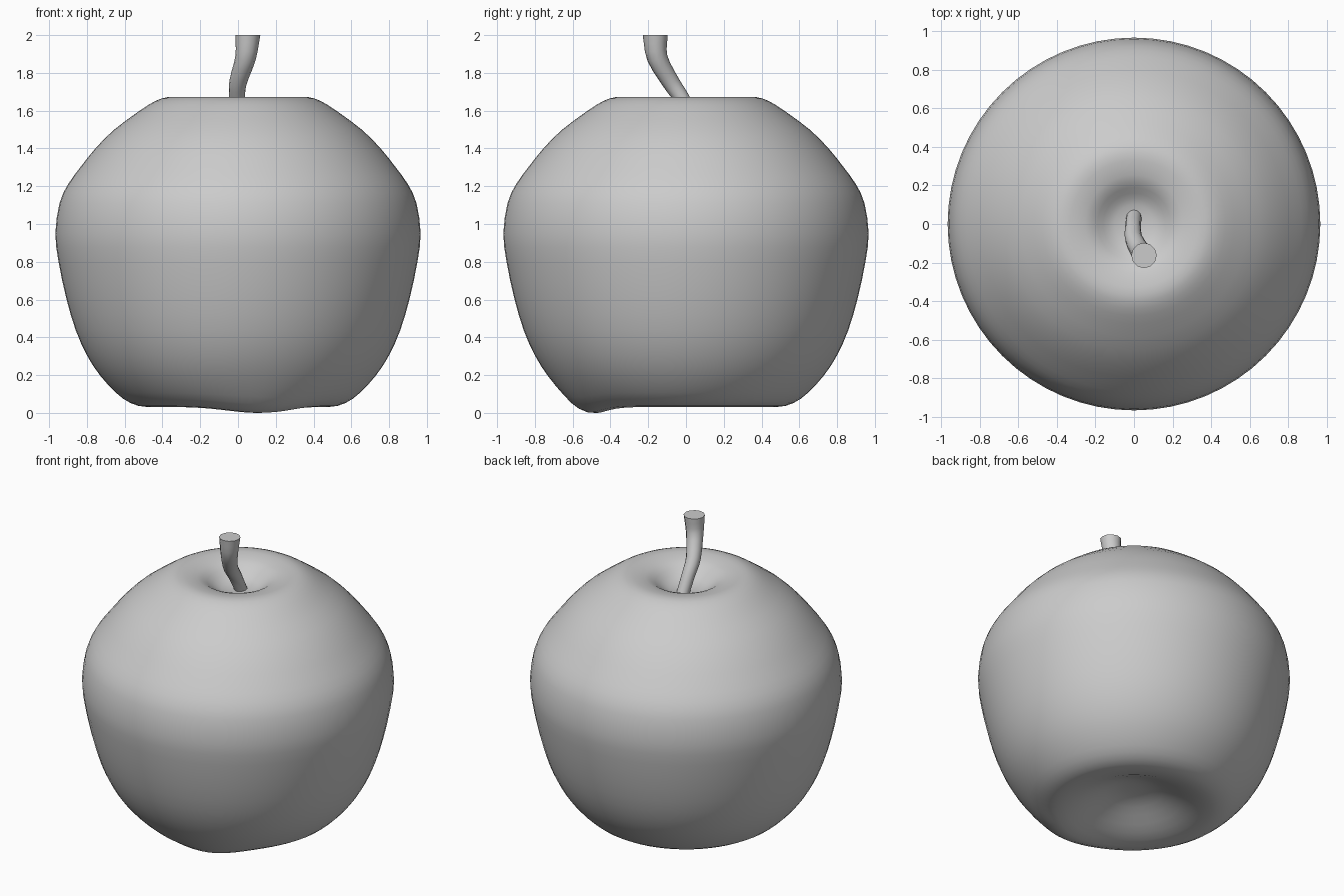
import bpy, bmesh, math
from mathutils import Vector

if "Cube" in bpy.data.objects:
    bpy.data.objects.remove(bpy.data.objects["Cube"])


def make_object(name, bm):
    bmesh.ops.recalc_face_normals(bm, faces=bm.faces[:])
    mesh = bpy.data.meshes.new(name)
    bm.to_mesh(mesh)
    bm.free()
    obj = bpy.data.objects.new(name, mesh)
    bpy.context.collection.objects.link(obj)
    bpy.ops.object.select_all(action='DESELECT')
    obj.select_set(True)
    bpy.context.view_layer.objects.active = obj
    return obj


def catmull(a, b, c, d, t):
    return 0.5 * (2 * b + (c - a) * t + (2 * a - 5 * b + 4 * c - d) * t ** 2
                  + (3 * b - a - 3 * c + d) * t ** 3)


def smooth_path(points, steps):
    p = [Vector(q) for q in points]
    p = [2 * p[0] - p[1]] + p + [2 * p[-1] - p[-2]]
    out = [catmull(*p[i:i + 4], s / steps) for i in range(len(p) - 3) for s in range(steps)]
    return out + [p[-2]]


def loft(bm, rings):
    for a, b in zip(rings, rings[1:]):
        n = len(a)
        for i in range(n):
            j = (i + 1) % n
            bm.faces.new((a[i], a[j], b[j], b[i]))


# Fruit body: revolved (radius, height) profile with dimpled top and hollow base
profile = [(0.0, 0.17), (0.12, 0.16), (0.24, 0.115), (0.36, 0.062), (0.48, 0.037),
           (0.57, 0.058), (0.645, 0.11), (0.73, 0.20), (0.80, 0.305), (0.86, 0.44),
           (0.91, 0.61), (0.95, 0.80), (0.967, 0.95), (0.945, 1.11), (0.90, 1.21),
           (0.835, 1.30), (0.755, 1.40), (0.655, 1.50), (0.52, 1.60), (0.44, 1.65),
           (0.37, 1.672), (0.29, 1.664), (0.22, 1.643), (0.16, 1.60),
           (0.10, 1.568), (0.0, 1.555)]
bm = bmesh.new()
path = smooth_path([(r, 0, z) for r, z in profile], 2)
SEGMENTS = 64
rings = [[bm.verts.new((p.x * math.cos(2 * math.pi * i / SEGMENTS),
                        p.x * math.sin(2 * math.pi * i / SEGMENTS), p.z))
          for i in range(SEGMENTS)] for p in path]
loft(bm, rings)
bmesh.ops.remove_doubles(bm, verts=bm.verts[:], dist=0.0005)

# One lobe of the base hangs lower than the rest
for v in bm.verts:
    d2 = ((v.co.x - 0.14) / 0.26) ** 2 + ((v.co.y + 0.53) / 0.16) ** 2
    fade = max(0.0, 1 - v.co.z / 0.5)
    v.co.z -= 0.039 * math.exp(-d2) * fade
low = min(v.co.z for v in bm.verts)
for v in bm.verts:
    if v.co.z < 0.3:
        v.co.z -= low * (1 - v.co.z / 0.3)
make_object("fruit_body", bm)
bpy.ops.object.shade_smooth()

# Bent stem, widening to a flat cut top
bm = bmesh.new()
stem = smooth_path([(0.0, 0.04, 1.54), (-0.005, -0.02, 1.66), (0.0, -0.08, 1.75),
                    (0.04, -0.152, 1.88), (0.052, -0.163, 2.0)], 3)
rings = []
for k, p in enumerate(stem):
    t = k / (len(stem) - 1)
    radius = 0.04 + 0.026 * t ** 2
    tangent = stem[min(k + 1, len(stem) - 1)] - stem[max(k - 1, 0)]
    if k == len(stem) - 1:
        tangent = Vector((0, 0, 1))
    side = Vector((0, 1, 0)).cross(tangent).normalized()
    up = tangent.cross(side).normalized()
    rings.append([bm.verts.new(p + radius * (side * math.cos(a) + up * math.sin(a)))
                  for a in (2 * math.pi * i / 12 for i in range(12))])
loft(bm, rings)
bm.faces.new(rings[0])
bm.faces.new(rings[-1])
make_object("stem", bm)
bpy.ops.object.shade_smooth_by_angle(angle=math.radians(50))
